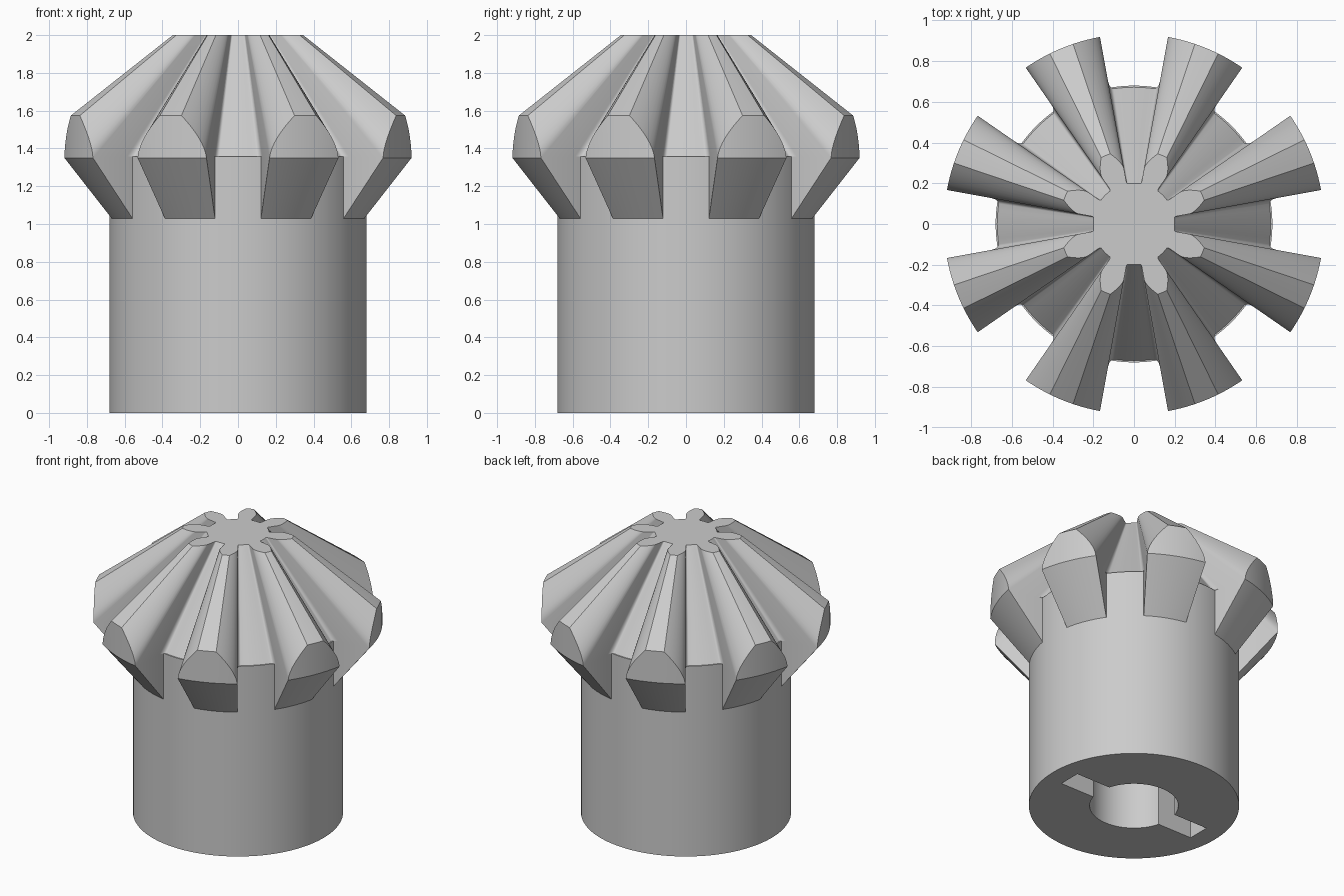
import bpy, bmesh, math

cube = bpy.data.objects.get("Cube")
if cube:
    bpy.data.objects.remove(cube, do_unlink=True)

TEETH = 8
APEX, TOP = 2.272, 2.0           # all tooth surfaces converge on the apex
BODY_R, TOOTH_R = 0.68, 0.934
FOOT_Z, RIM_Z, ROOT_Z = 1.03, 1.35, 1.358
HALF_TOOTH, HALF_TIP = 12.2, 3.8  # degrees
TIP_SLOPE, ROOT_SLOPE = 0.747, 1.36
SIDE_SLOPE = (APEX - RIM_Z) / TOOTH_R
BORE_R, BORE_TOP = 0.287, 1.0
KEY_LENGTH, KEY_WIDTH = 0.545, 0.08  # half sizes

steel = bpy.data.materials.new("plain_grey")
steel.use_nodes = True
grey = (0.6, 0.6, 0.6, 1)
steel.diffuse_color = grey
steel.node_tree.nodes["Principled BSDF"].inputs["Base Color"].default_value = grey


def tooth_column(slope):
    """Radius/height outline through the tooth, top to bottom."""
    return [((APEX - TOP) / slope, TOP), (TOOTH_R, APEX - TOOTH_R * slope),
            (TOOTH_R, RIM_Z), (BODY_R, FOOT_Z), (BODY_R, 0)]


def root_column(slope):
    """Radius/height outline through the gap, top to bottom."""
    return [((APEX - TOP) / slope, TOP), ((APEX - ROOT_Z) / slope, ROOT_Z),
            (BODY_R, ROOT_Z), (BODY_R, FOOT_Z), (BODY_R, 0)]


# Half a tooth pitch: flat tip, curved flank, root fillet, root
half = [(a, tooth_column(TIP_SLOPE)) for a in (0, HALF_TIP / 2)]
steps = 8
for i in range(steps + 1):
    u = 1 - i / steps
    angle = HALF_TOOTH - (HALF_TOOTH - HALF_TIP) * u ** 1.6
    half.append((angle, tooth_column(SIDE_SLOPE + (TIP_SLOPE - SIDE_SLOPE) * u)))
for i in range(7):
    t = math.radians(15 * i)
    half.append((HALF_TOOTH + 1.8 * (1 - math.cos(t)),
                 root_column(ROOT_SLOPE - 0.08 * (1 - math.sin(t)))))
half += [(a, root_column(ROOT_SLOPE)) for a in (16.5, 19.5)]
pitch = [(-a, c) for a, c in reversed(half[1:])] + half
pitch.append((180 / TEETH, root_column(ROOT_SLOPE)))

# Gear surface: columns swept round the axis and bridged
bm = bmesh.new()
columns = []
for tooth in range(TEETH):
    for angle, column in pitch:
        t = math.radians(angle + (tooth + 0.5) * 360 / TEETH)
        columns.append([bm.verts.new((r * math.cos(t), r * math.sin(t), z))
                        for r, z in column])
for i, a in enumerate(columns):
    b = columns[(i + 1) % len(columns)]
    for k in range(len(a) - 1):
        bm.faces.new((a[k], a[k + 1], b[k + 1], b[k]))
bm.faces.new([c[0] for c in columns])
bmesh.ops.remove_doubles(bm, verts=bm.verts, dist=0.0002)

# Blind shaft bore with a keyway on each side
outline = []
start = math.asin(KEY_WIDTH / BORE_R)
for side in (1, -1):
    outline += [(side * KEY_LENGTH, -side * KEY_WIDTH),
                (side * KEY_LENGTH, side * KEY_WIDTH)]
    for i in range(25):
        t = start + (math.pi - 2 * start) * i / 24
        outline.append((side * BORE_R * math.cos(t), side * BORE_R * math.sin(t)))
mouth = [bm.verts.new((x, y, 0)) for x, y in outline]
roof = [bm.verts.new((x, y, BORE_TOP)) for x, y in outline]
for i in range(len(mouth)):
    j = (i + 1) % len(mouth)
    bm.faces.new((mouth[i], mouth[j], roof[j], roof[i]))
bm.faces.new(roof)

# Flat underside between the body and the bore
rim = [e for e in bm.edges if e.is_boundary and all(v.co.z < 0.001 for v in e.verts)]
bmesh.ops.triangle_fill(bm, edges=rim, use_beauty=True, normal=(0, 0, -1))
bmesh.ops.recalc_face_normals(bm, faces=bm.faces)

mesh = bpy.data.meshes.new("bevel_gear")
bm.to_mesh(mesh)
bm.free()
mesh.materials.append(steel)
gear = bpy.data.objects.new("bevel_gear", mesh)
bpy.context.collection.objects.link(gear)
bpy.ops.object.select_all(action="DESELECT")
gear.select_set(True)
bpy.context.view_layer.objects.active = gear
bpy.ops.object.shade_smooth_by_angle(angle=math.radians(30))
